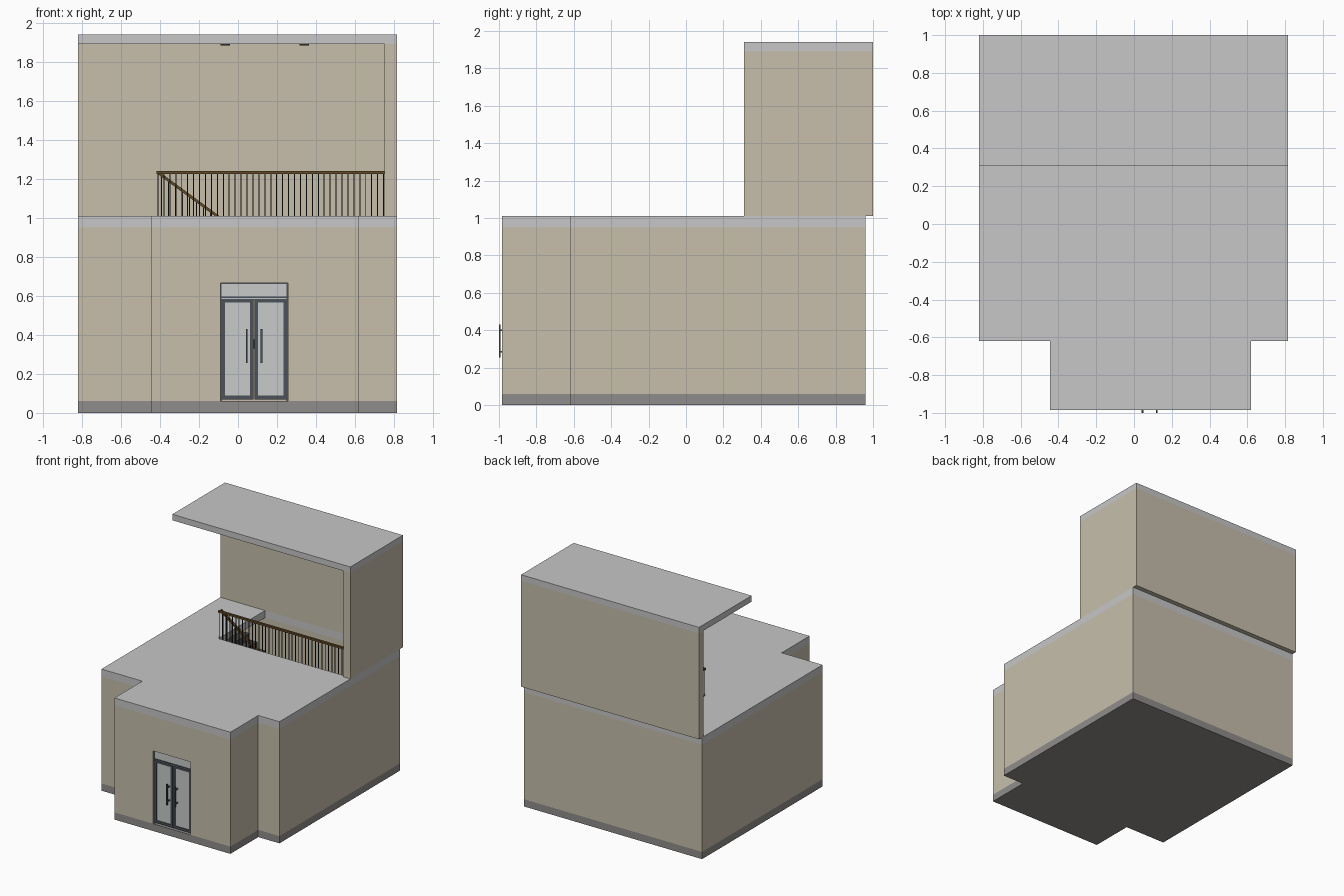
import bpy
import bmesh
from math import atan2, hypot
from mathutils import Vector

if "Cube" in bpy.data.objects:
    bpy.data.objects.remove(bpy.data.objects["Cube"])


def material(name, r, g, b):
    m = bpy.data.materials.new(name)
    m.use_nodes = True
    m.diffuse_color = (r, g, b, 1)
    m.node_tree.nodes["Principled BSDF"].inputs["Base Color"].default_value = (r, g, b, 1)
    return m


BEIGE = material("beige plaster", 0.57, 0.52, 0.41)
CONCRETE = material("light concrete", 0.57, 0.57, 0.57)
PLINTH = material("plinth grey", 0.28, 0.27, 0.26)
FRAME = material("slate frame", 0.07, 0.085, 0.10)
GLASS = material("pale glass", 0.58, 0.59, 0.59)
WOOD = material("brown wood", 0.12, 0.065, 0.02)
IRON = material("dark iron", 0.03, 0.028, 0.025)
STEP = material("dark step", 0.07, 0.068, 0.065)


def finish(bm, name, mat):
    bmesh.ops.recalc_face_normals(bm, faces=bm.faces)
    mesh = bpy.data.meshes.new(name)
    bm.to_mesh(mesh)
    bm.free()
    mesh.materials.append(mat)
    ob = bpy.data.objects.new(name, mesh)
    bpy.context.collection.objects.link(ob)
    return ob


def add_box(bm, x, y, z):
    verts = bmesh.ops.create_cube(bm, size=1)["verts"]
    for v in verts:
        v.co = Vector((sum(r) / 2 + c * (r[1] - r[0]) for r, c in zip((x, y, z), v.co)))


def boxes(name, mat, *ranges):
    bm = bmesh.new()
    for r in ranges:
        add_box(bm, *r)
    return finish(bm, name, mat)


def prism(name, mat, outline, z0, z1):
    bm = bmesh.new()
    face = bm.faces.new([bm.verts.new((x, y, z0)) for x, y in outline])
    new = bmesh.ops.extrude_face_region(bm, geom=[face])["geom"]
    for v in new:
        if isinstance(v, bmesh.types.BMVert):
            v.co.z = z1
    return finish(bm, name, mat)


def cut(ob, *box):
    """Subtract a box and bake the result."""
    cutter = boxes("cutter", ob.data.materials[0], box)
    cutter.hide_render = True
    mod = ob.modifiers.new("cut", "BOOLEAN")
    mod.operation, mod.solver, mod.object = "DIFFERENCE", "EXACT", cutter
    deps = bpy.context.evaluated_depsgraph_get()
    mesh = bpy.data.meshes.new_from_object(ob.evaluated_get(deps))
    ob.modifiers.clear()
    ob.data = mesh
    bpy.data.objects.remove(cutter)


# Main dimensions
L, R, BACK, STEP_Y, FRONT = -0.82, 0.815, 0.96, -0.62, -0.985
PL, PR = -0.445, 0.62
IN_R, IN_B = 0.75, 0.94
BASE, BAND, FLOOR, CEIL, TOP = 0.06, 0.95, 1.01, 1.89, 1.94
WELL_X, WELL_Y = -0.41, 0.33
DOOR_L, DOOR_R, DOOR_T = -0.09, 0.255, 0.665
plan = [(L, BACK), (L, STEP_Y), (PL, STEP_Y), (PL, FRONT),
        (PR, FRONT), (PR, STEP_Y), (R, STEP_Y), (R, BACK)]

# Ground floor: plinth, hollow walls, slab with stairwell
prism("plinth", PLINTH, plan, 0, BASE)
walls = prism("ground_walls", BEIGE, plan, BASE, BAND)
cut(walls, (L + 0.06, IN_R), (STEP_Y + 0.06, IN_B), (0, 1.2))
cut(walls, (PL + 0.06, PR - 0.06), (FRONT + 0.06, -0.4), (0, 1.2))
cut(walls, (DOOR_L, DOOR_R), (-1.1, -0.9), (0, DOOR_T))
slab = prism("terrace_slab", CONCRETE, plan, BAND, FLOOR)
cut(slab, (WELL_X, IN_R), (WELL_Y, IN_B), (0.8, 1.2))

# Upper floor: two walls under a flat roof
boxes("upper_back_wall", BEIGE, ((L, IN_R), (IN_B, 1), (FLOOR, CEIL)))
boxes("upper_side_wall", BEIGE, ((IN_R, R), (0.31, 1), (FLOOR, CEIL)))
boxes("roof", CONCRETE, ((L, R), (0.31, 1), (CEIL, TOP)))
boxes("ceiling_lamps", IRON, *[((x - 0.025, x + 0.025), (0.6, 0.65), (CEIL - 0.006, CEIL))
                               for x in (-0.065, 0.34)])

# Entrance: transom, two framed glass leaves and pull handles
DY = (-0.972, -0.95)
GY = (-0.966, -0.955)
HEAD = 0.59
boxes("door_surround", FRAME,
      ((DOOR_L, DOOR_L + 0.006), DY, (BASE, DOOR_T)),
      ((DOOR_R - 0.006, DOOR_R), DY, (BASE, DOOR_T)),
      ((DOOR_L, DOOR_R), DY, (DOOR_T - 0.005, DOOR_T)),
      ((DOOR_L, DOOR_R), DY, (HEAD, HEAD + 0.006)))
boxes("transom_panel", GLASS, ((DOOR_L, DOOR_R), GY, (HEAD, DOOR_T)))
mid = (DOOR_L + DOOR_R) / 2
for side, name in ((-1, "right"), (1, "left")):
    def span(a, b):
        return tuple(sorted((mid + side * a, mid + side * b)))
    a, b, z0, z1 = 0.003, 0.167, BASE + 0.008, 0.583
    w = 0.017
    boxes(name + "_door_frame", FRAME,
          (span(a, a + w), DY, (z0, z1)), (span(b - w, b), DY, (z0, z1)),
          (span(a, b), DY, (z0, z0 + 0.02)), (span(a, b), DY, (z1 - w, z1)))
    boxes(name + "_door_glass", GLASS, (span(a, b), GY, (z0, z1)))
    boxes(name + "_door_handle", FRAME,
          (span(0.033, 0.042), (-1, -0.991), (0.255, 0.43)),
          (span(0.033, 0.042), (-0.995, GY[0]), (0.28, 0.29)),
          (span(0.033, 0.042), (-0.995, GY[0]), (0.395, 0.405)))
boxes("door_head", CONCRETE, ((DOOR_L, DOOR_R), GY, (0.58, HEAD)))

# Stairs: one flight down to a landing, one flight back
COUNT, RUN = 9, 0.072
RISE = (FLOOR - BASE) / (2 * COUNT)
turn_x = WELL_X + COUNT * RUN
half = 0.635
flight_a, flight_b = [], []
for i in range(COUNT):
    x = WELL_X + i * RUN
    z = FLOOR - (i + 1) * RISE
    flight_a.append(((x, x + RUN), (WELL_Y + 0.01, half), (z - RISE, z)))
    x = turn_x - i * RUN
    z -= COUNT * RISE
    flight_b.append(((x - RUN, x), (half + 0.01, IN_B), (z - RISE * 0.9, z)))
boxes("upper_flight", STEP, *flight_a)
boxes("lower_flight", STEP, *flight_b)
mid_z = FLOOR - COUNT * RISE
boxes("stair_landing", STEP, ((turn_x, IN_R), (WELL_Y + 0.01, IN_B), (mid_z - 0.04, mid_z)))

# Railing along the stairwell
RAIL_Y, RAIL_Z, T = 0.34, 1.24, 0.0025
boxes("handrail", WOOD, ((WELL_X - 0.007, IN_R), (RAIL_Y - 0.009, RAIL_Y + 0.009),
                         (RAIL_Z - 0.016, RAIL_Z)))
n = 38
xs = [WELL_X + (IN_R - 0.004 - WELL_X) * i / n for i in range(n + 1)]
boxes("balusters", IRON, *[((x - T, x + T), (RAIL_Y - T, RAIL_Y + T), (FLOOR - 0.03, RAIL_Z - 0.01))
                           for x in xs])

# Sloping rail following the upper flight
slope = RISE / RUN
length = turn_x - WELL_X
drop = slope * length
stair_y = RAIL_Y + 0.025
rail = boxes("stair_handrail", WOOD, ((0, hypot(length, drop)), (-0.009, 0.009), (-0.014, 0)))
rail.location = (WELL_X, stair_y, RAIL_Z)
rail.rotation_euler.y = atan2(drop, length)
stair_bars = []
for i in range(2 * COUNT):
    x = WELL_X + (i + 0.5) * RUN / 2
    top = RAIL_Z - 0.012 - slope * (x - WELL_X)
    foot = FLOOR - (i // 2 + 1) * RISE
    stair_bars.append(((x - T, x + T), (stair_y - T, stair_y + T), (foot, top)))
boxes("stair_balusters", IRON, *stair_bars)
